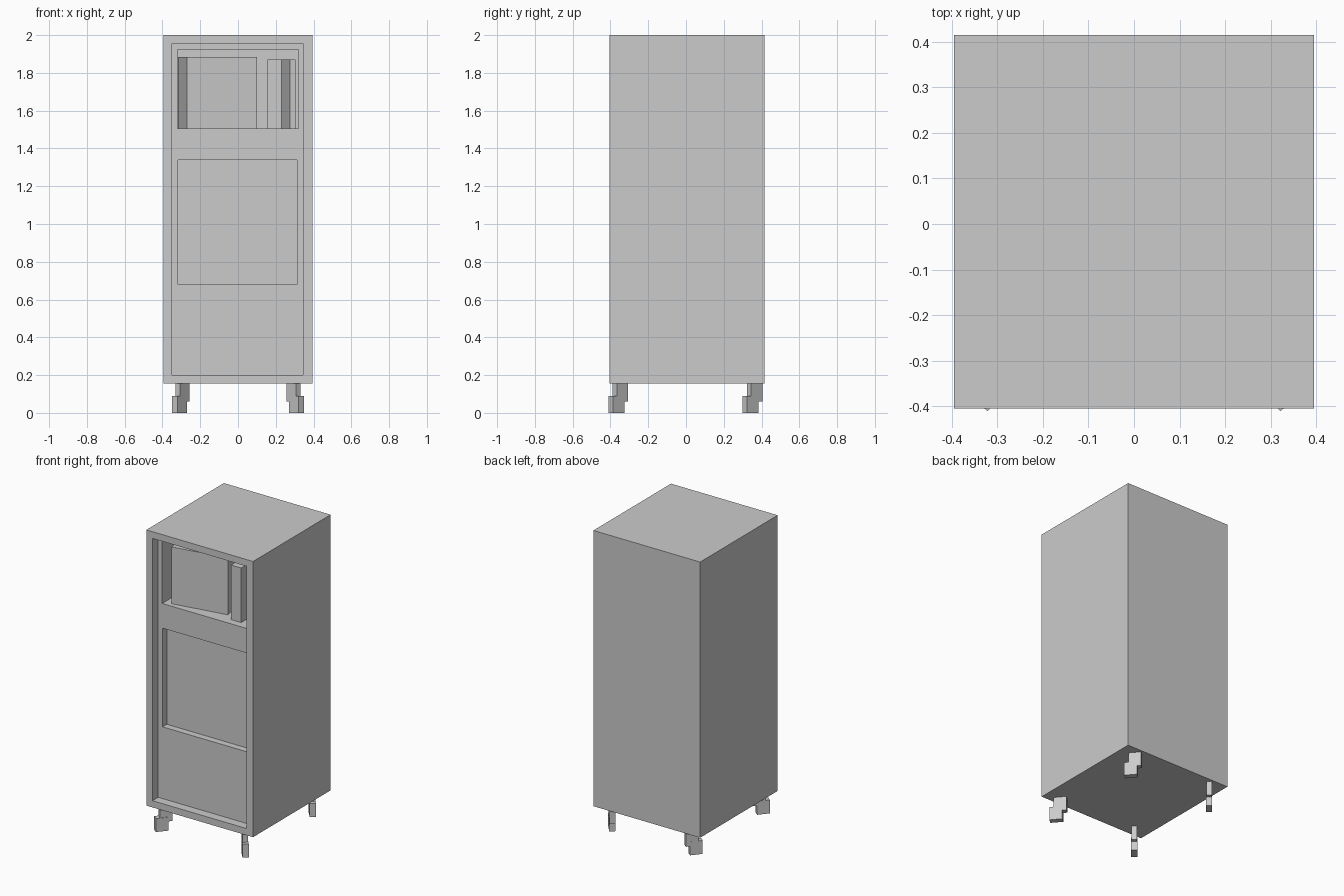
import bpy
from math import radians, sin, cos
from mathutils import Vector

if "Cube" in bpy.data.objects:
    bpy.data.objects.remove(bpy.data.objects["Cube"], do_unlink=True)

# Single painted-metal colour
grey = bpy.data.materials.new("light grey")
grey.use_nodes = True
grey.diffuse_color = (0.6, 0.6, 0.6, 1)
grey.node_tree.nodes["Principled BSDF"].inputs["Base Color"].default_value = (0.6, 0.6, 0.6, 1)


def block(name, center, size, turn=0.0):
    """Box of a given size, turned about the vertical axis."""
    bpy.ops.mesh.primitive_cube_add(size=1, location=center, rotation=(0, 0, turn))
    ob = bpy.context.object
    ob.name = name
    ob.scale = size
    bpy.ops.object.transform_apply(location=False, rotation=False, scale=True)
    ob.data.materials.append(grey)
    return ob


def span(name, x, y, z):
    """Axis-aligned box given by its limits."""
    limits = (x, y, z)
    return block(name, [sum(r) / 2 for r in limits], [r[1] - r[0] for r in limits])


def carve(target, x, y, z):
    """Cut a box-shaped recess out of the target."""
    cutter = span("cutter", x, y, z)
    cutter.hide_render = True
    mod = target.modifiers.new("recess", 'BOOLEAN')
    mod.operation = 'DIFFERENCE'
    mod.solver = 'EXACT'
    mod.object = cutter
    bpy.context.view_layer.objects.active = target
    bpy.ops.object.modifier_apply(modifier=mod.name)
    bpy.data.objects.remove(cutter, do_unlink=True)


def turned_block(name, corner, size, z, turn):
    """Box turned about its front left corner."""
    w, d = size
    across = Vector((cos(turn), sin(turn)))
    back = Vector((-sin(turn), cos(turn)))
    c = Vector(corner) + across * w / 2 + back * d / 2
    return block(name, (c.x, c.y, sum(z) / 2), (w, d, z[1] - z[0]), turn)


FRONT = -0.405
PANEL = FRONT + 0.06

# Cabinet shell with a recessed front panel, upper bay and shallow window
cabinet = span("cabinet", (-0.395, 0.395), (FRONT, 0.415), (0.155, 2.0))
carve(cabinet, (-0.35, 0.345), (FRONT - 0.1, PANEL), (0.2, 1.955))
carve(cabinet, (-0.32, 0.32), (PANEL - 0.02, 0.05), (1.505, 1.925))
carve(cabinet, (-0.317, 0.312), (PANEL - 0.02, PANEL + 0.045), (0.68, 1.34))

# Equipment standing in the upper bay
turned_block("monitor", (-0.27, PANEL + 0.03), (0.375, 0.28), (1.5, 1.885), radians(10))
span("narrow_unit", (0.155, 0.23), (PANEL + 0.05, PANEL + 0.13), (1.5, 1.87))
turned_block("side_unit", (0.275, PANEL + 0.05), (0.03, 0.26), (1.5, 1.87), radians(10))

# Swivelled casters, mirrored left to right and repeated at the back
for end, shift in (("front", 0.0), ("back", 0.71)):
    for side, s in (("right", -1), ("left", 1)):
        turn = radians(90 + 40 * s)
        block(f"{end}_{side}_fork", (s * 0.294, -0.347 + shift, 0.1085),
              (0.078, 0.034, 0.097), turn)
        block(f"{end}_{side}_wheel", (s * 0.31, -0.368 + shift, 0.045),
              (0.08, 0.038, 0.09), turn)
